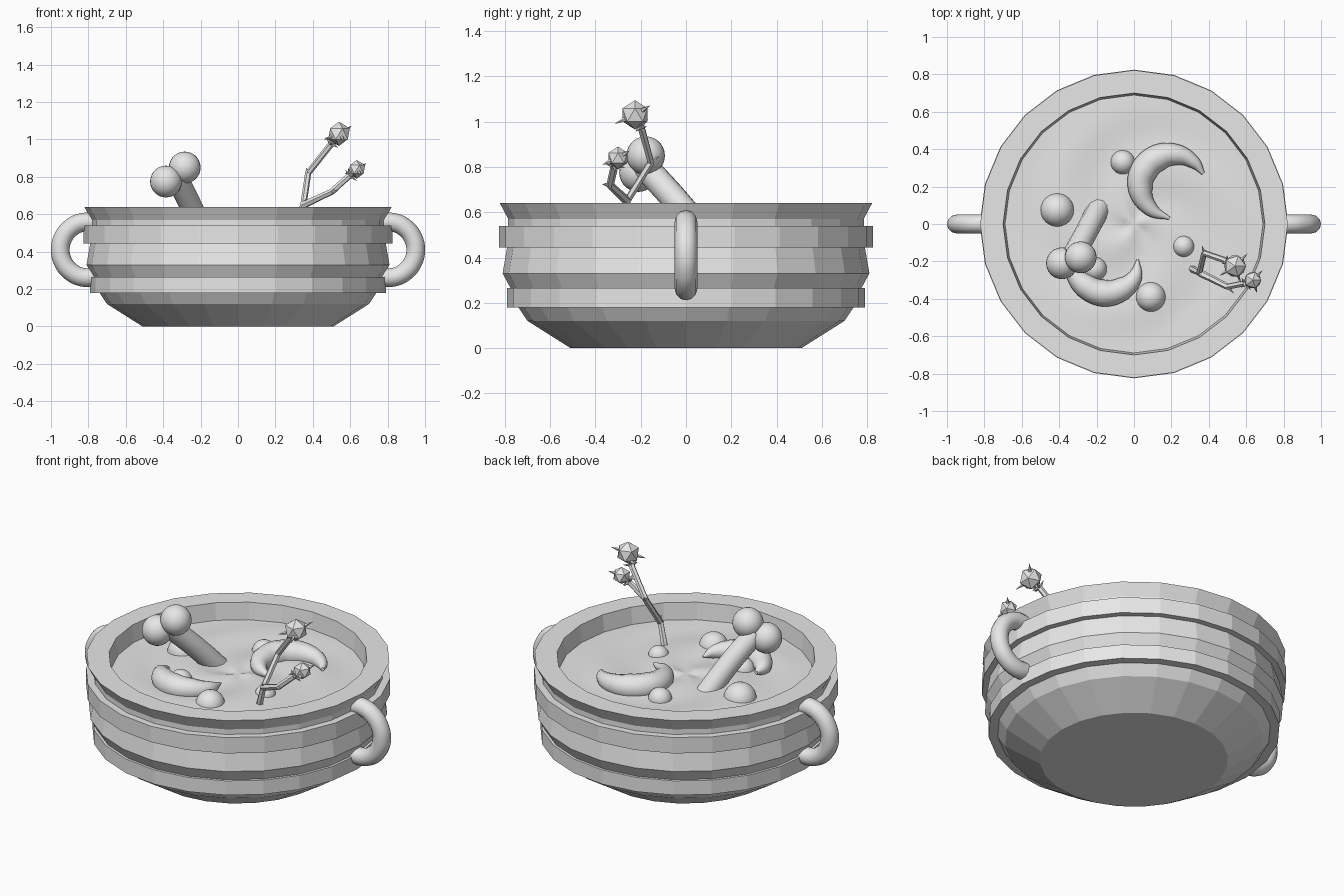
import bpy, bmesh
from math import sin, cos, pi
from mathutils import Vector

cube = bpy.data.objects.get("Cube")
if cube:
    bpy.data.objects.remove(cube, do_unlink=True)

GREY = (0.8, 0.8, 0.8, 1)
mat = bpy.data.materials.new("plain grey")
mat.use_nodes = True
mat.diffuse_color = GREY
mat.node_tree.nodes["Principled BSDF"].inputs["Base Color"].default_value = GREY

SOUP_Z = 0.54
SIDES = 24


def add_mesh(name, mesh, smooth=False):
    mesh.materials.clear()
    mesh.materials.append(mat)
    for p in mesh.polygons:
        p.use_smooth = smooth
        p.material_index = 0
    ob = bpy.data.objects.new(name, mesh)
    bpy.context.collection.objects.link(ob)
    return ob


def from_bmesh(name, bm, smooth=False):
    bmesh.ops.recalc_face_normals(bm, faces=bm.faces)
    mesh = bpy.data.meshes.new(name)
    bm.to_mesh(mesh)
    bm.free()
    return add_mesh(name, mesh, smooth)


def bridge(bm, rings):
    for a, b in zip(rings, rings[1:]):
        n = len(a)
        for i in range(n):
            j = (i + 1) % n
            bm.faces.new((a[i], a[j], b[j], b[i]))


def ring(bm, r, height, sides):
    verts = []
    for i in range(sides):
        t = 2 * pi * i / sides
        verts.append(bm.verts.new((r * cos(t), r * sin(t), height(r, t))))
    return verts


def tube(name, points, radii, kind="BEZIER", detail=4, smooth=True):
    """Sweep a round section with changing radius through the points."""
    cu = bpy.data.curves.new(name, "CURVE")
    cu.dimensions = "3D"
    cu.bevel_depth = 1
    cu.bevel_resolution = detail
    cu.resolution_u = 6
    cu.use_fill_caps = True
    sp = cu.splines.new(kind)
    pts = sp.bezier_points if kind == "BEZIER" else sp.points
    pts.add(len(points) - 1)
    for p, co, r in zip(pts, points, radii):
        p.radius = r
        if kind == "BEZIER":
            p.co = co
            p.handle_left_type = p.handle_right_type = "AUTO"
        else:
            p.co = (*co, 1)
    tmp = bpy.data.objects.new(name + " path", cu)
    bpy.context.collection.objects.link(tmp)
    dg = bpy.context.evaluated_depsgraph_get()
    mesh = bpy.data.meshes.new_from_object(tmp.evaluated_get(dg))
    bpy.data.objects.remove(tmp, do_unlink=True)
    return add_mesh(name, mesh, smooth)


def ball(name, centre, r):
    bm = bmesh.new()
    bmesh.ops.create_uvsphere(bm, u_segments=24, v_segments=14, radius=r)
    bmesh.ops.translate(bm, verts=bm.verts, vec=centre)
    return from_bmesh(name, bm, True)


def thorn(name, base, direction, length, r=0.012):
    bm = bmesh.new()
    bmesh.ops.create_cone(bm, cap_ends=True, segments=5, radius1=r, radius2=0, depth=length)
    bmesh.ops.translate(bm, verts=bm.verts, vec=(0, 0, length / 2))
    d = Vector(direction).normalized()
    bmesh.ops.rotate(bm, verts=bm.verts, matrix=d.to_track_quat("Z", "Y").to_matrix())
    bmesh.ops.translate(bm, verts=bm.verts, vec=base)
    return from_bmesh(name, bm)


# Pot: one faceted profile with two raised bands and a flared rim
profile = [(0.51, 0), (0.70, 0.12), (0.74, 0.18), (0.79, 0.18), (0.79, 0.265),
           (0.775, 0.265), (0.81, 0.33), (0.79, 0.445), (0.825, 0.445),
           (0.825, 0.54), (0.785, 0.54), (0.785, 0.57), (0.822, 0.64),
           (0.70, 0.64), (0.685, 0.50)]
bm = bmesh.new()
rings = [ring(bm, r, lambda r, t, z=z: z, SIDES) for r, z in profile]
bridge(bm, rings)
bm.faces.new(rings[0])
bm.faces.new(rings[-1])
from_bmesh("pot", bm)

# Soup: gently swirled surface
def swirl(r, t):
    fade = min(1, (0.70 - r) * 5)
    return SOUP_Z + 0.007 * fade * sin(3 * t + 14 * r)

bm = bmesh.new()
rings = [ring(bm, 0.69 * (i + 1) / 14, swirl, 2 * SIDES) for i in range(14)]
bridge(bm, rings)
hub = bm.verts.new((0, 0, SOUP_Z))
for i, v in enumerate(rings[0]):
    bm.faces.new((hub, v, rings[0][(i + 1) % len(rings[0])]))
from_bmesh("soup", bm, True)

# Handles: half hoops on both sides
for side, label in ((1, "left"), (-1, "right")):
    pts = []
    for i in range(9):
        t = pi * (i / 8 - 0.5) * 1.14
        pts.append((side * (0.80 + 0.15 * cos(t)), 0, 0.41 + 0.15 * sin(t)))
    tube(label + "_handle", pts, [0.05] * len(pts))

# Bone sticking out of the soup
tube("bone_shaft", [(-0.17, 0.12, 0.45), (-0.25, -0.035, 0.64), (-0.33, -0.18, 0.80)],
     [0.062, 0.06, 0.06])
ball("bone_knob_upper", (-0.285, -0.178, 0.85), 0.085)
ball("bone_knob_lower", (-0.385, -0.21, 0.775), 0.085)

# Floating round pieces
for i, (x, y, r) in enumerate([(-0.41, 0.075, 0.09), (-0.06, 0.33, 0.065),
                               (0.09, -0.39, 0.08), (0.265, -0.12, 0.057),
                               (-0.21, -0.24, 0.065)]):
    ball(f"dumpling_{i + 1}", (x, y, SOUP_Z - 0.01), r)

# Curved horn-shaped pieces lying in the soup
def crescent(name, path, radii):
    tube(name, [(x, y, SOUP_Z + 0.02) for x, y in path], radii)

crescent("back_crescent",
         [(0.19, 0.03), (0.09, 0.08), (0.035, 0.18), (0.05, 0.28), (0.13, 0.355),
          (0.23, 0.37), (0.32, 0.33), (0.37, 0.27)],
         [0.008, 0.04, 0.064, 0.074, 0.072, 0.056, 0.035, 0.01])
crescent("front_crescent",
         [(0.02, -0.19), (0.005, -0.28), (-0.06, -0.345), (-0.16, -0.37),
          (-0.26, -0.33), (-0.32, -0.26), (-0.33, -0.19)],
         [0.006, 0.04, 0.062, 0.072, 0.066, 0.045, 0.01])

# Thorny twig with two faceted berries
fork = (0.35, -0.26, 0.65)
tall = [(0.30, -0.235, 0.50), fork, (0.375, -0.155, 0.82), (0.49, -0.195, 0.965),
        (0.54, -0.225, 1.03)]
low = [fork, (0.50, -0.335, 0.72), (0.60, -0.315, 0.81), (0.635, -0.30, 0.84)]
for label, path, r in (("tall", tall, 0.065), ("low", low, 0.05)):
    tube(label + "_stem", path, [0.02] + [0.017] * (len(path) - 1), "POLY", 1, False)
    top = Vector(path[-1])
    axis = (top - Vector(path[-2])).normalized()
    bm = bmesh.new()
    bmesh.ops.create_icosphere(bm, subdivisions=1, radius=r)
    bmesh.ops.translate(bm, verts=bm.verts, vec=top)
    from_bmesh(label + "_berry", bm)
    # Collar of short spikes below the berry, and long ones beside it
    across = axis.orthogonal().normalized()
    other = axis.cross(across)
    for i in range(5):
        t = 2 * pi * i / 5
        out = across * cos(t) + other * sin(t)
        thorn(f"{label}_collar_spike_{i + 1}", top - axis * r * 1.1, out + axis * 0.3, 0.05)
    for i, d in enumerate([(0.8, 0.8, 0.5), (-0.8, -0.5, -0.3), (0.3, -0.9, -0.4)]):
        start = top + Vector(d).normalized() * r * 0.7
        thorn(f"{label}_berry_spike_{i + 1}", start, d, r * 0.9)
    # Thorns at the bends of the stem
    for i in range(1, len(path) - 1):
        a, b, c = (Vector(p) for p in path[i - 1:i + 2])
        bend = (b - a).normalized() - (c - b).normalized()
        thorn(f"{label}_thorn_{i}", b, bend + (b - a).normalized(), 0.05, 0.014)
